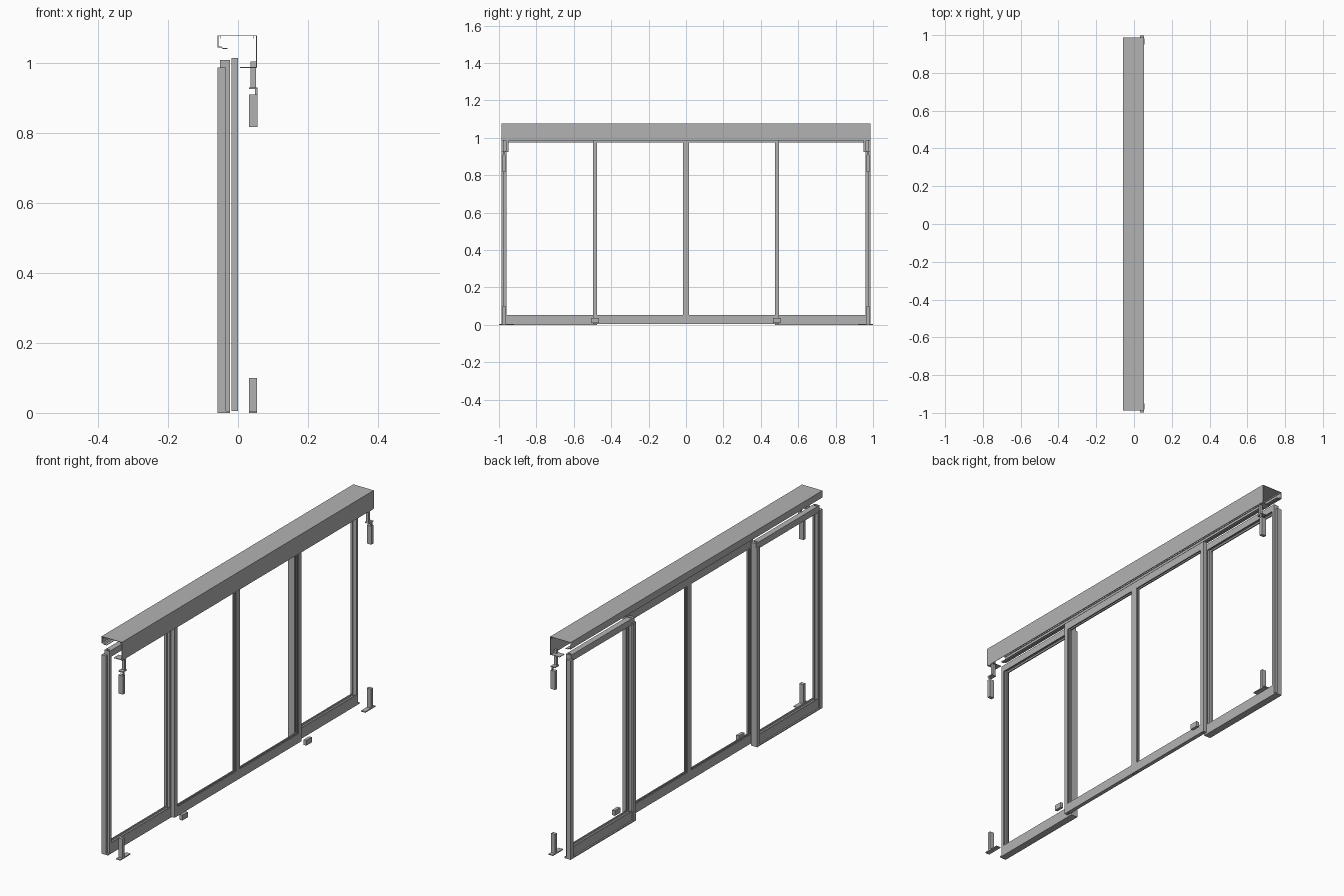
import bpy, bmesh
from mathutils import Vector

cube = bpy.data.objects.get("Cube")
if cube:
    bpy.data.objects.remove(cube, do_unlink=True)

metal = bpy.data.materials.new("satin_grey_metal")
metal.use_nodes = True
GREY = (0.45, 0.45, 0.45, 1)
metal.diffuse_color = GREY
metal.node_tree.nodes["Principled BSDF"].inputs["Base Color"].default_value = GREY


def finish(name, bm):
    bmesh.ops.recalc_face_normals(bm, faces=bm.faces)
    mesh = bpy.data.meshes.new(name)
    bm.to_mesh(mesh)
    bm.free()
    mesh.materials.append(metal)
    obj = bpy.data.objects.new(name, mesh)
    bpy.context.collection.objects.link(obj)
    return obj


def add_prism(bm, points, along):
    """Extrude a closed outline of 3D points by a vector."""
    face = bm.faces.new([bm.verts.new(p) for p in points])
    new = bmesh.ops.extrude_face_region(bm, geom=[face])["geom"]
    verts = [v for v in new if isinstance(v, bmesh.types.BMVert)]
    bmesh.ops.translate(bm, verts=verts, vec=Vector(along))


def add_box(bm, x, y, z):
    add_prism(bm, [(x[0], y[0], z[0]), (x[1], y[0], z[0]),
                   (x[1], y[1], z[0]), (x[0], y[1], z[0])], (0, 0, z[1] - z[0]))


def channel(x0, x1, outer, inner, groove=0.008, wall=0.006):
    """U-shaped outline as (x, offset) with its groove facing the glass."""
    floor = inner - groove if inner > outer else inner + groove
    return [(x0, outer), (x1, outer), (x1, inner), (x1 - wall, inner),
            (x1 - wall, floor), (x0 + wall, floor), (x0 + wall, inner), (x0, inner)]


def add_stile(bm, x, outer, inner, z):
    add_prism(bm, [(px, py, z[0]) for px, py in channel(*x, outer, inner)],
              (0, 0, z[1] - z[0]))


def add_rail(bm, x, y, outer, inner):
    add_prism(bm, [(px, y[0], pz) for px, pz in channel(*x, outer, inner)],
              (0, y[1] - y[0], 0))


def panel(name, x, y, z, far_width, near_width):
    """Glazing frame; y runs from the outer edge to the inner edge."""
    bm = bmesh.new()
    far, near = y
    step = 1 if near > far else -1
    a, b = far + step * far_width, near - step * near_width
    add_stile(bm, x, far, a, z)
    add_stile(bm, x, near, b, z)
    add_rail(bm, x, (a, b), z[0], 0.052)
    add_rail(bm, x, (a, b), z[1], 0.976)
    return finish(name, bm)


for side, s in (("rear", 1), ("front", -1)):
    # Fixed outer panel, and sliding panel meeting at the middle
    panel(side + "_fixed_panel", (-0.051, -0.023), (s * 0.975, s * 0.475),
          (0.0, 1.008), 0.015, 0.021)
    panel(side + "_sliding_panel", (-0.019, 0.0), (s * 0.497, s * 0.0005),
          (0.006, 1.014), 0.021, 0.016)

    # Wall jamb and the cover trims of the fixed panel
    bm = bmesh.new()
    add_box(bm, (-0.058, -0.034), (s * 0.987, s * 0.965), (0, 0.987))
    finish(side + "_wall_jamb", bm)
    bm = bmesh.new()
    add_box(bm, (-0.058, -0.051), (s * 0.497, s * 0.475), (0, 0.987))
    add_box(bm, (-0.058, -0.023), (s * 0.987, s * 0.475), (0, 0.006))
    finish(side + "_fixed_trim", bm)

    # Floor foot: flat base with an upright
    bm = bmesh.new()
    add_box(bm, (0.031, 0.054), (s * 0.999, s * 0.92), (0, 0.005))
    add_box(bm, (0.031, 0.054), (s * 0.982, s * 0.965), (0.005, 0.1))
    finish(side + "_floor_foot", bm)

    # Hanging bracket: top plate, stem, shelf, link and lower block
    bm = bmesh.new()
    add_box(bm, (0.006, 0.053), (s * 0.982, s * 0.945), (0.985, 0.988))
    add_box(bm, (0.036, 0.051), (s * 0.962, s * 0.950), (0.93, 1.003))
    add_box(bm, (0.031, 0.055), (s * 0.982, s * 0.950), (0.925, 0.93))
    add_box(bm, (0.049, 0.055), (s * 0.977, s * 0.968), (0.909, 0.925))
    add_box(bm, (0.031, 0.056), (s * 0.982, s * 0.965), (0.817, 0.909))
    finish(side + "_hanging_bracket", bm)

    # Small floor guide beside the sliding panel
    bm = bmesh.new()
    add_box(bm, (0.035, 0.050), (s * 0.507, s * 0.465), (0.01, 0.036))
    finish(side + "_floor_guide", bm)

# Header cover: folded sheet with a tall fascia and a hooked back lip
T = 0.002
bm = bmesh.new()
outline = [(-0.030, 1.040), (-0.044, 1.040), (-0.048, 1.044), (-0.058, 1.044),
           (-0.058, 1.078), (0.054, 1.078), (0.054, 0.987), (0.054 - T, 0.987),
           (0.054 - T, 1.078 - T), (-0.058 + T, 1.078 - T), (-0.058 + T, 1.044 + T),
           (-0.047, 1.044 + T), (-0.043, 1.040 + T), (-0.030, 1.040 + T)]
add_prism(bm, [(x, -0.987, z) for x, z in outline], (0, 1.974, 0))
# Clip ribs under the top sheet
for x in (-0.050, 0.044):
    add_box(bm, (x, x + T), (-0.987, 0.987), (1.070, 1.078 - T))
finish("header_cover", bm)
